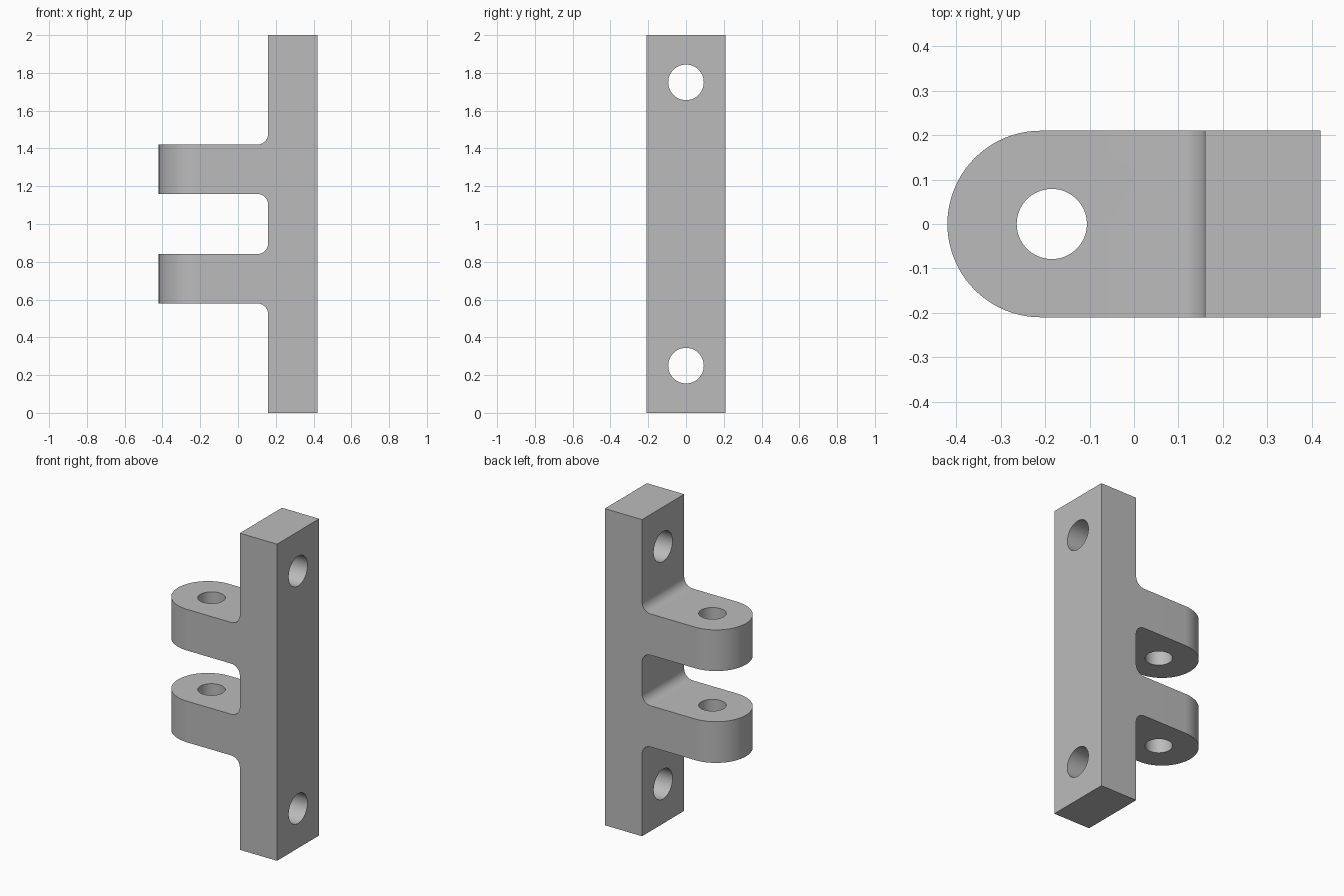
import bpy
import bmesh
from math import pi, cos, sin
from mathutils import Vector, Matrix

cube = bpy.data.objects.get("Cube")
if cube:
    bpy.data.objects.remove(cube, do_unlink=True)

# Main sizes
HALF = 0.42                 # half the overall depth in x
WIDTH = 0.21                # half the width in y
FACE = 0.16                 # x of the bar face that carries the lugs
FILLET = 0.06
LUGS = ((0.58, 0.84), (1.16, 1.42))

grey = bpy.data.materials.new("plain grey")
grey.use_nodes = True
colour = (0.5, 0.5, 0.5, 1)
grey.diffuse_color = colour
grey.node_tree.nodes["Principled BSDF"].inputs["Base Color"].default_value = colour


def add_object(name, bm):
    bmesh.ops.recalc_face_normals(bm, faces=bm.faces[:])
    mesh = bpy.data.meshes.new(name)
    bm.to_mesh(mesh)
    bm.free()
    mesh.materials.append(grey)
    obj = bpy.data.objects.new(name, mesh)
    bpy.context.collection.objects.link(obj)
    return obj


def prism(name, points, sweep):
    """Extrude a closed outline along a vector."""
    bm = bmesh.new()
    face = bm.faces.new([bm.verts.new(p) for p in points])
    result = bmesh.ops.extrude_face_region(bm, geom=[face], use_keep_orig=True)
    verts = [v for v in result["geom"] if isinstance(v, bmesh.types.BMVert)]
    bmesh.ops.translate(bm, verts=verts, vec=Vector(sweep))
    return add_object(name, bm)


def pin(name, location, radius, axis):
    bm = bmesh.new()
    turn = Matrix.Rotation(pi / 2, 4, "Y") if axis == "X" else Matrix()
    bmesh.ops.create_cone(bm, cap_ends=True, segments=64, radius1=radius,
                          radius2=radius, depth=3,
                          matrix=Matrix.Translation(location) @ turn)
    return add_object(name, bm)


def arc(cx, cy, radius, start, end, steps):
    angles = [start + (end - start) * i / steps for i in range(steps + 1)]
    return [(cx + radius * cos(a), cy + radius * sin(a)) for a in angles]


def combine(target, tool, operation):
    mod = target.modifiers.new("combine", "BOOLEAN")
    mod.operation = operation
    mod.solver = "EXACT"
    mod.object = tool
    bpy.context.view_layer.objects.active = target
    bpy.ops.object.modifier_apply(modifier=mod.name)
    bpy.data.objects.remove(tool, do_unlink=True)


# Side profile: bar with two filleted lugs
side = [(HALF + 0.1, 0), (HALF + 0.1, 2), (FACE, 2)]
for low, high in reversed(LUGS):
    side += arc(FACE - FILLET, high + FILLET, FILLET, 0, -pi / 2, 8)
    side += [(-HALF - 0.1, high), (-HALF - 0.1, low)]
    side += arc(FACE - FILLET, low - FILLET, FILLET, pi / 2, 0, 8)
side.append((FACE, 0))
bracket = prism("hinge_bracket", [(x, -0.3, z) for x, z in side], (0, 0.6, 0))

# Plan outline: rounded lug ends and straight sides
plan = arc(WIDTH - HALF, 0, WIDTH, pi / 2, 3 * pi / 2, 40)
plan += [(HALF, -WIDTH), (HALF, WIDTH)]
outline = prism("plan_outline", [(x, y, -0.1) for x, y in plan], (0, 0, 2.2))
combine(bracket, outline, "INTERSECT")

# Mounting holes through the bar, and the pivot hole through both lugs
for z in (0.25, 1.75):
    combine(bracket, pin("mounting_hole", (0, 0, z), 0.094, "X"), "DIFFERENCE")
combine(bracket, pin("pivot_hole", (-0.185, 0, 1), 0.079, "Z"), "DIFFERENCE")

# Smooth the curved faces and keep the edges crisp
bpy.ops.object.select_all(action="DESELECT")
bracket.select_set(True)
bpy.context.view_layer.objects.active = bracket
bpy.ops.object.shade_smooth_by_angle(angle=pi / 6)
weighted = bracket.modifiers.new("flat_faces", "WEIGHTED_NORMAL")
weighted.keep_sharp = True
